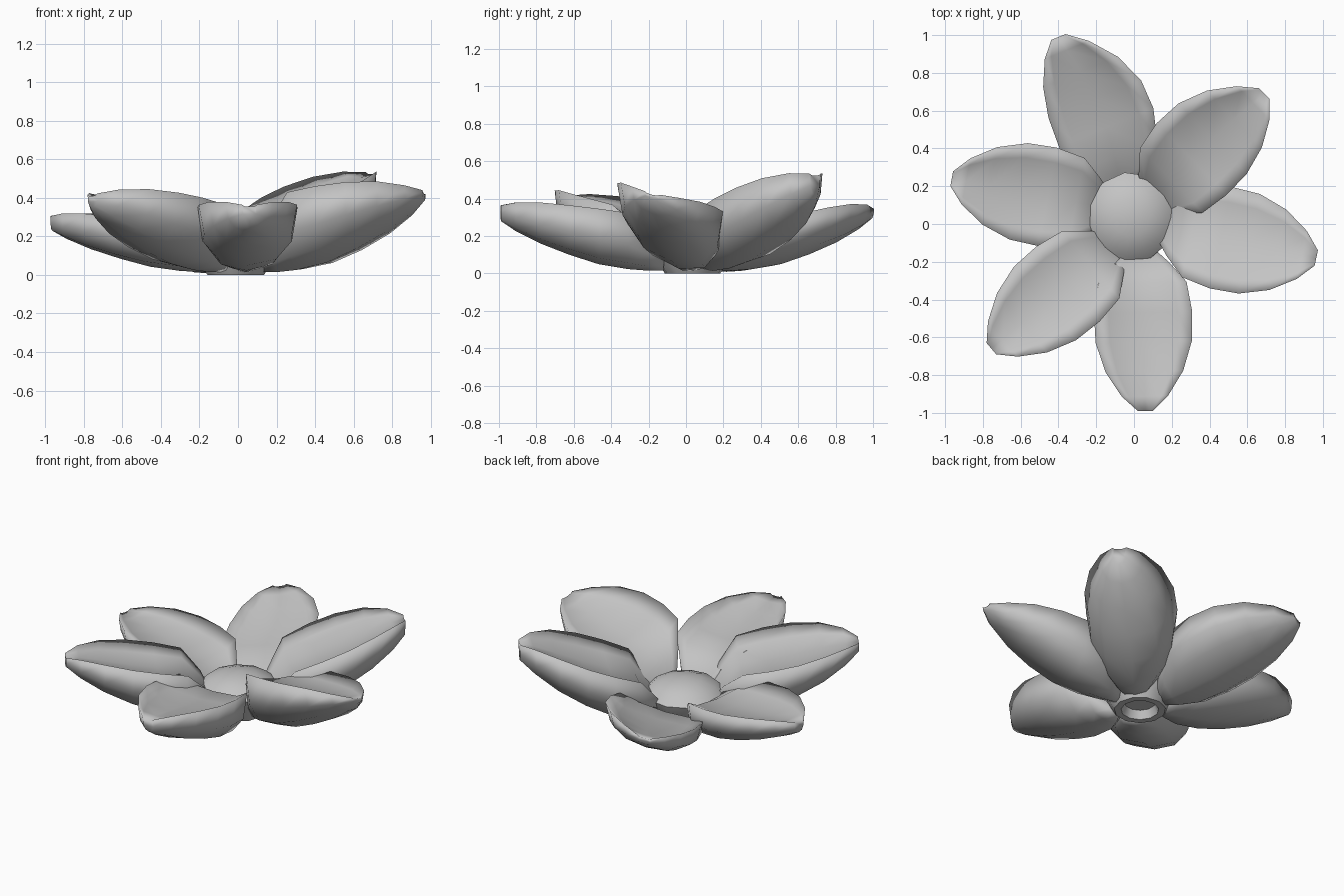
import bpy, bmesh
from math import sin, cos, pi, radians, copysign
from mathutils import Vector

old = bpy.data.objects.get("Cube")
if old:
    bpy.data.objects.remove(old)

GREY = (0.55, 0.55, 0.55, 1)
grey = bpy.data.materials.new("plain_grey")
grey.use_nodes = True
grey.diffuse_color = GREY
grey.node_tree.nodes["Principled BSDF"].inputs["Base Color"].default_value = GREY


def finish(name, bm, angle):
    """Turn a bmesh into a smooth shaded object."""
    bmesh.ops.recalc_face_normals(bm, faces=bm.faces)
    mesh = bpy.data.meshes.new(name)
    bm.to_mesh(mesh)
    bm.free()
    obj = bpy.data.objects.new(name, mesh)
    bpy.context.collection.objects.link(obj)
    mesh.materials.append(grey)
    bpy.ops.object.select_all(action='DESELECT')
    obj.select_set(True)
    bpy.context.view_layer.objects.active = obj
    bpy.ops.object.shade_smooth_by_angle(angle=radians(angle))


def bridge(bm, rings):
    """Join neighbouring closed rings with quads."""
    for a, b in zip(rings, rings[1:]):
        for k in range(len(a)):
            n = (k + 1) % len(a)
            bm.faces.new((a[k], b[k], b[n], a[n]))


# Petal stations: distance along, width share, belly lift, rim share, hollow depth
STATIONS = [(0, 0.2, 0, 0.2, 0), (0.1, 0.56, 0, 0.6, 0.03),
            (0.22, 0.9, 0.03, 0.86, 0.05), (0.4, 1, 0.13, 0.92, 0.06),
            (0.58, 0.98, 0.32, 0.97, 0.06), (0.76, 0.79, 0.55, 1.01, 0.05),
            (0.91, 0.47, 0.8, 1.01, 0.03), (1, 0.15, 1, 0.97, 0.01)]
BELLY = 6
HOLLOW = (0.7, 0, -0.7)


def petal(name, base, tip, half, tip_z, rim_z, slope=0, roll=0, bend=0):
    """Thick petal: deep rounded belly below, shallow hollow on top."""
    base, tip = Vector(base), Vector(tip)
    along = tip - base
    side = Vector((along.y, -along.x)).normalized()
    bm = bmesh.new()
    rings = []
    for s, wide, lift, rise, dip in STATIONS:
        centre = base + along * s + side * bend * sin(pi * s)
        spine = 0.015 + (tip_z - 0.015) * lift
        rim = max(rim_z * rise + slope * (s - 0.6), spine + 0.04)
        section = []
        for i in range(BELLY + 1):
            a = pi * (i / BELLY - 0.5)
            t = copysign(abs(sin(a)) ** 0.8, sin(a))
            section.append((t, rim - (rim - spine) * max(cos(a), 0) ** 0.8))
        for t in HOLLOW:
            section.append((t, rim - dip * (1 - t ** 4)))
        ring = []
        for t, z in section:
            p = centre + side * half * wide * t
            ring.append(bm.verts.new((p.x, p.y, z + roll * t * wide)))
        rings.append(ring)
    bridge(bm, rings)
    bm.faces.new(rings[0])
    bm.faces.new(rings[-1])
    finish(name, bm, 180)


# Six petals, each with its own reach, tilt and roll
petal("front_petal", (0.04, -0.12), (0.06, -0.99), 0.26, 0.28, 0.375)
petal("left_petal", (0.12, 0.0), (0.965, -0.18), 0.275, 0.39, 0.43, roll=0.065)
petal("back_left_petal", (0.07, 0.09), (0.69, 0.69), 0.265, 0.42, 0.475,
      slope=0.18, bend=-0.02)
petal("back_petal", (-0.06, 0.16), (-0.4, 0.99), 0.27, 0.29, 0.305,
      slope=0.1, roll=0.06, bend=0.055)
petal("right_petal", (-0.12, 0.08), (-0.965, 0.24), 0.265, 0.23, 0.315)
petal("front_right_petal", (-0.08, -0.09), (-0.755, -0.66), 0.26, 0.35, 0.42,
      slope=0.03, roll=-0.02)

# Domed centre narrowing to an open foot
PROFILE = [(0.1, 0.24), (0.185, 0.21), (0.24, 0.16), (0.22, 0.11),
           (0.15, 0), (0.11, 0), (0.09, 0.05)]
SIDES = 11
bm = bmesh.new()
rings = []
for r, z in PROFILE:
    rings.append([bm.verts.new((-0.015 + r * cos(2 * pi * k / SIDES),
                                0.035 + r * sin(2 * pi * k / SIDES), z))
                  for k in range(SIDES)])
bridge(bm, rings)
top = bm.verts.new((-0.015, 0.035, 0.255))
for k in range(SIDES):
    bm.faces.new((top, rings[0][k], rings[0][(k + 1) % SIDES]))
bm.faces.new(rings[-1])
finish("flower_centre", bm, 45)
